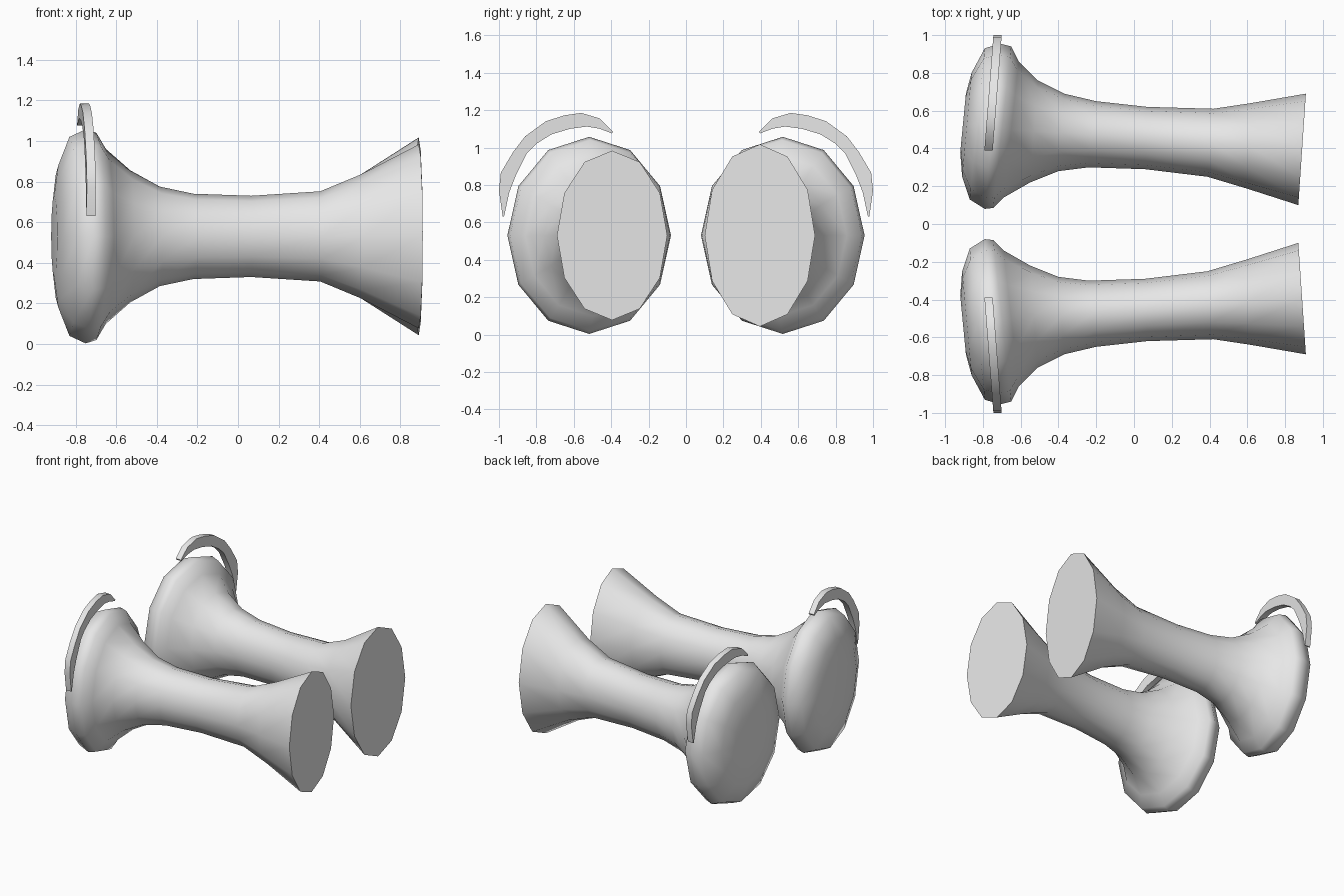
import bpy
import bmesh
import math

cube = bpy.data.objects.get("Cube")
if cube:
    bpy.data.objects.remove(cube, do_unlink=True)

grey = bpy.data.materials.new("light grey")
grey.use_nodes = True
grey.diffuse_color = (0.8, 0.8, 0.8, 1)
grey.node_tree.nodes["Principled BSDF"].inputs["Base Color"].default_value = (0.8, 0.8, 0.8, 1)

SIDES = 12
MID_Z = 0.53

# Each ring: outer x, outer y, inner x, inner y, half height
DOME = [
    (-0.89, 0.69, -0.92, 0.38, 0.20),
    (-0.86, 0.80, -0.91, 0.25, 0.35),
    (-0.79, 0.93, -0.87, 0.13, 0.49),
    (-0.71, 0.955, -0.79, 0.08, 0.527),
]
FLARE = [
    (-0.65, 0.94, -0.745, 0.085, 0.51),
    (-0.61, 0.86, -0.69, 0.14, 0.43),
    (-0.51, 0.76, -0.55, 0.22, 0.325),
    (-0.37, 0.69, -0.40, 0.28, 0.245),
    (-0.20, 0.65, -0.24, 0.30, 0.21),
    (0.07, 0.62, 0.06, 0.29, 0.20),
    (0.42, 0.61, 0.39, 0.25, 0.222),
    (0.62, 0.64, 0.59, 0.19, 0.305),
]


def finish(bm, name, smooth_angle):
    bmesh.ops.recalc_face_normals(bm, faces=bm.faces)
    mesh = bpy.data.meshes.new(name)
    bm.to_mesh(mesh)
    bm.free()
    mesh.materials.append(grey)
    obj = bpy.data.objects.new(name, mesh)
    bpy.context.collection.objects.link(obj)
    if smooth_angle:
        bpy.ops.object.select_all(action="DESELECT")
        obj.select_set(True)
        bpy.context.view_layer.objects.active = obj
        bpy.ops.object.shade_smooth_by_angle(angle=math.radians(smooth_angle))
    return obj


def trumpet(name, side, end_height):
    """Loft tilted oval rings from the domed head to the flat flared end."""
    bm = bmesh.new()
    loops = []
    for ox, oy, ix, iy, hz in DOME + FLARE + [(0.91, 0.69, 0.87, 0.10, end_height)]:
        loop = []
        for k in range(SIDES):
            a = math.tau * k / SIDES
            t = (1 + math.cos(a)) / 2
            loop.append(bm.verts.new((ix + (ox - ix) * t,
                                      side * (iy + (oy - iy) * t),
                                      MID_Z + hz * math.sin(a))))
        loops.append(loop)
    for a, b in zip(loops, loops[1:]):
        for k in range(SIDES):
            n = (k + 1) % SIDES
            bm.faces.new((a[k], a[n], b[n], b[k]))
    bm.faces.new(loops[0])
    bm.faces.new(loops[-1])
    return finish(bm, name, 50)


# Crescent outline in y and z
OUTER = [(0.39, 1.085), (0.46, 1.155), (0.56, 1.185), (0.65, 1.172), (0.75, 1.14),
         (0.86, 1.06), (0.925, 0.975), (0.99, 0.865), (1.0, 0.77), (0.98, 0.63)]
INNER = [(0.395, 1.075), (0.46, 1.10), (0.53, 1.112), (0.62, 1.10), (0.72, 1.07),
         (0.80, 1.02), (0.85, 0.97), (0.91, 0.85), (0.945, 0.76), (0.973, 0.63)]


def crescent(name, side):
    """Thin curved blade floating over the head, leaning along x."""
    bm = bmesh.new()
    sections = []
    for o, i in zip(OUTER, INNER):
        section = []
        for (y, z), dx in ((o, -0.022), (o, 0.022), (i, 0.022), (i, -0.022)):
            x = -0.77 + (y - 0.39) * 0.078 + dx
            section.append(bm.verts.new((x, side * y, z)))
        sections.append(section)
    for a, b in zip(sections, sections[1:]):
        for k in range(4):
            n = (k + 1) % 4
            bm.faces.new((a[k], a[n], b[n], b[k]))
    bm.faces.new(sections[0])
    bm.faces.new(sections[-1])
    return finish(bm, name, 35)


for label, side, end_height in (("back", 1, 0.487), ("front", -1, 0.453)):
    trumpet(label + "_trumpet", side, end_height)
    crescent(label + "_crescent", side)
